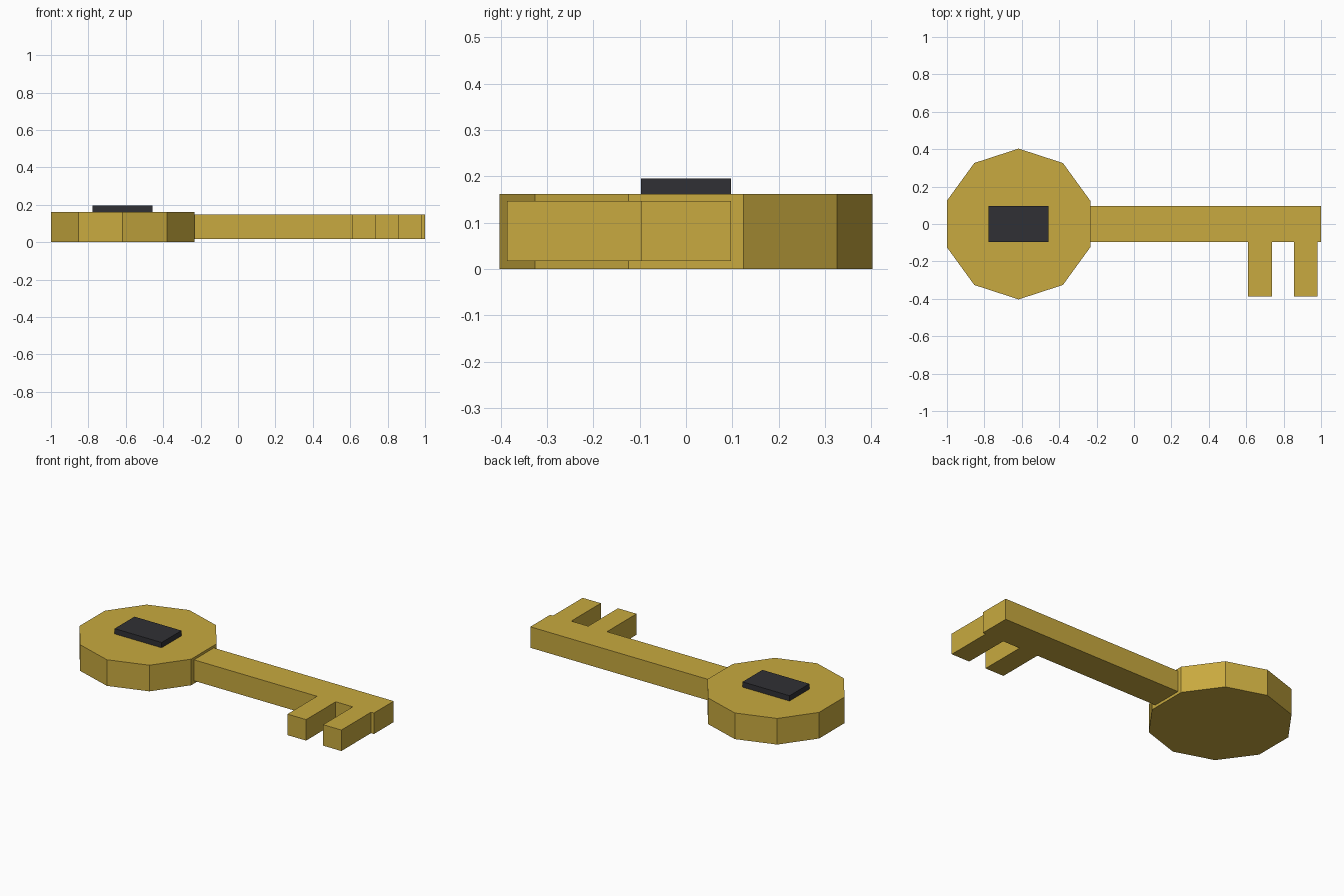
import bpy, bmesh, math

if "Cube" in bpy.data.objects:
    bpy.data.objects.remove(bpy.data.objects["Cube"])


def material(name, color):
    m = bpy.data.materials.new(name)
    m.diffuse_color = color
    m.use_nodes = True
    m.node_tree.nodes["Principled BSDF"].inputs["Base Color"].default_value = m.diffuse_color
    return m


def prism(name, outline, z0, z1, mat):
    """Extrude a flat outline from z0 to z1."""
    bm = bmesh.new()
    face = bm.faces.new([bm.verts.new((x, y, z0)) for x, y in outline])
    ext = bmesh.ops.extrude_face_region(bm, geom=[face])
    top = [g for g in ext["geom"] if isinstance(g, bmesh.types.BMVert)]
    bmesh.ops.translate(bm, verts=top, vec=(0, 0, z1 - z0))
    bmesh.ops.recalc_face_normals(bm, faces=bm.faces)
    mesh = bpy.data.meshes.new(name)
    bm.to_mesh(mesh)
    bm.free()
    mesh.materials.append(mat)
    obj = bpy.data.objects.new(name, mesh)
    bpy.context.collection.objects.link(obj)
    return obj


gold = material("gold", (0.58, 0.40, 0.05, 1))
dark = material("dark", (0.03, 0.03, 0.035, 1))

# Ten-sided handle with a corner pointing along y
BOW_X, BOW_R = -0.617, 0.403
bow = [(BOW_X + BOW_R * math.cos(math.radians(90 + 36 * i)),
        BOW_R * math.sin(math.radians(90 + 36 * i))) for i in range(10)]
prism("key_handle", bow, 0, 0.162, gold)

# Shaft and its two teeth as one outline
HALF, TIP = 0.097, -0.387
outline = [(-0.25, HALF), (-0.25, -HALF)]
for x0, x1 in ((0.61, 0.738), (0.855, 0.98)):
    outline += [(x0, -HALF), (x0, TIP), (x1, TIP), (x1, -HALF)]
outline += [(1.0, -HALF), (1.0, HALF)]
prism("key_shaft", outline, 0.017, 0.147, gold)

# Raised dark plate on the handle
px, py = 0.161, 0.097
plate = [(BOW_X + sx * px, sy * py) for sx, sy in ((-1, -1), (1, -1), (1, 1), (-1, 1))]
prism("handle_plate", plate, 0.155, 0.195, dark)
